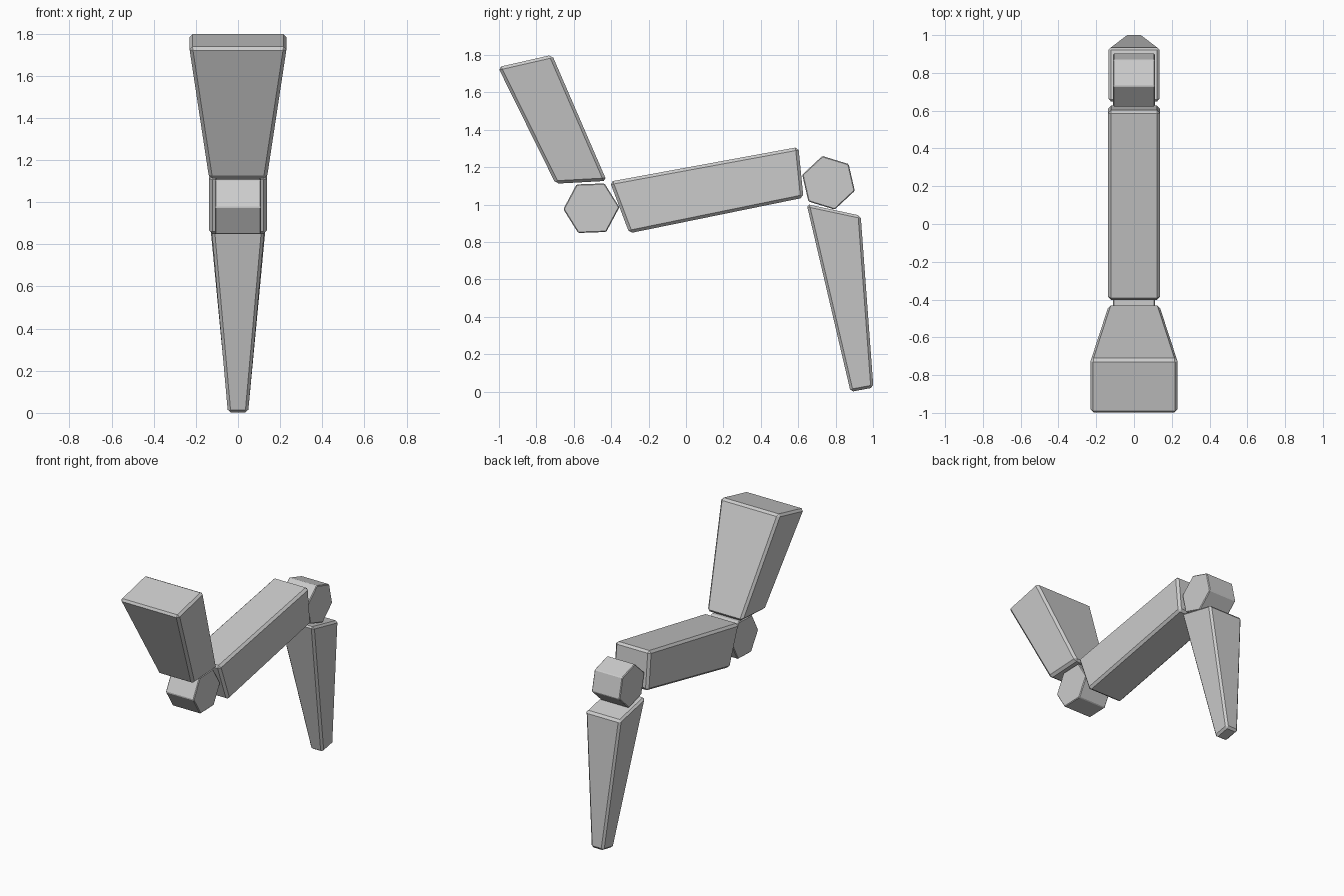
import bpy, bmesh
from math import cos, sin, radians

if "Cube" in bpy.data.objects:
    bpy.data.objects.remove(bpy.data.objects["Cube"])


def add_prism(name, profile, half_widths, bevel):
    """Extrude a side profile (y, z) across x; each corner has its own half width."""
    bm = bmesh.new()
    left, right = [
        [bm.verts.new((s * w, y, z)) for (y, z), w in zip(profile, half_widths)]
        for s in (-1, 1)]
    n = len(profile)
    bm.faces.new(left)
    bm.faces.new(right[::-1])
    for i in range(n):
        j = (i + 1) % n
        bm.faces.new((left[i], right[i], right[j], left[j]))
    bmesh.ops.recalc_face_normals(bm, faces=bm.faces)
    bmesh.ops.bevel(bm, geom=bm.edges[:], offset=bevel, segments=1,
                    profile=0.5, affect='EDGES')
    mesh = bpy.data.meshes.new(name)
    bm.to_mesh(mesh)
    bm.free()
    obj = bpy.data.objects.new(name, mesh)
    bpy.context.collection.objects.link(obj)
    return obj


def add_joint(name, y, z, radius, turn):
    """Hexagonal joint lying across x."""
    angles = [radians(turn + 60 * i) for i in range(6)]
    profile = [(y + radius * cos(a), z + radius * sin(a)) for a in angles]
    return add_prism(name, profile, [0.11] * 6, 0.005)


# Thigh, widening towards the hip
add_prism("upper_leg",
          [(-1.005, 1.735), (-0.716, 1.801), (-0.424, 1.127), (-0.697, 1.112)],
          [0.232, 0.232, 0.137, 0.137], 0.016)

# Knee joint
add_joint("knee_joint", -0.506, 0.981, 0.15, 2)

# Straight middle segment
add_prism("middle_leg",
          [(-0.407, 1.123), (0.601, 1.308), (0.628, 1.037), (-0.303, 0.847)],
          [0.137] * 4, 0.016)

# Ankle joint
add_joint("ankle_joint", 0.762, 1.117, 0.147, -17)

# Lower segment, tapering to the ground
add_prism("lower_leg",
          [(0.645, 1.003), (0.934, 0.941), (1.002, 0.022), (0.880, -0.001)],
          [0.137, 0.137, 0.048, 0.048], 0.014)
